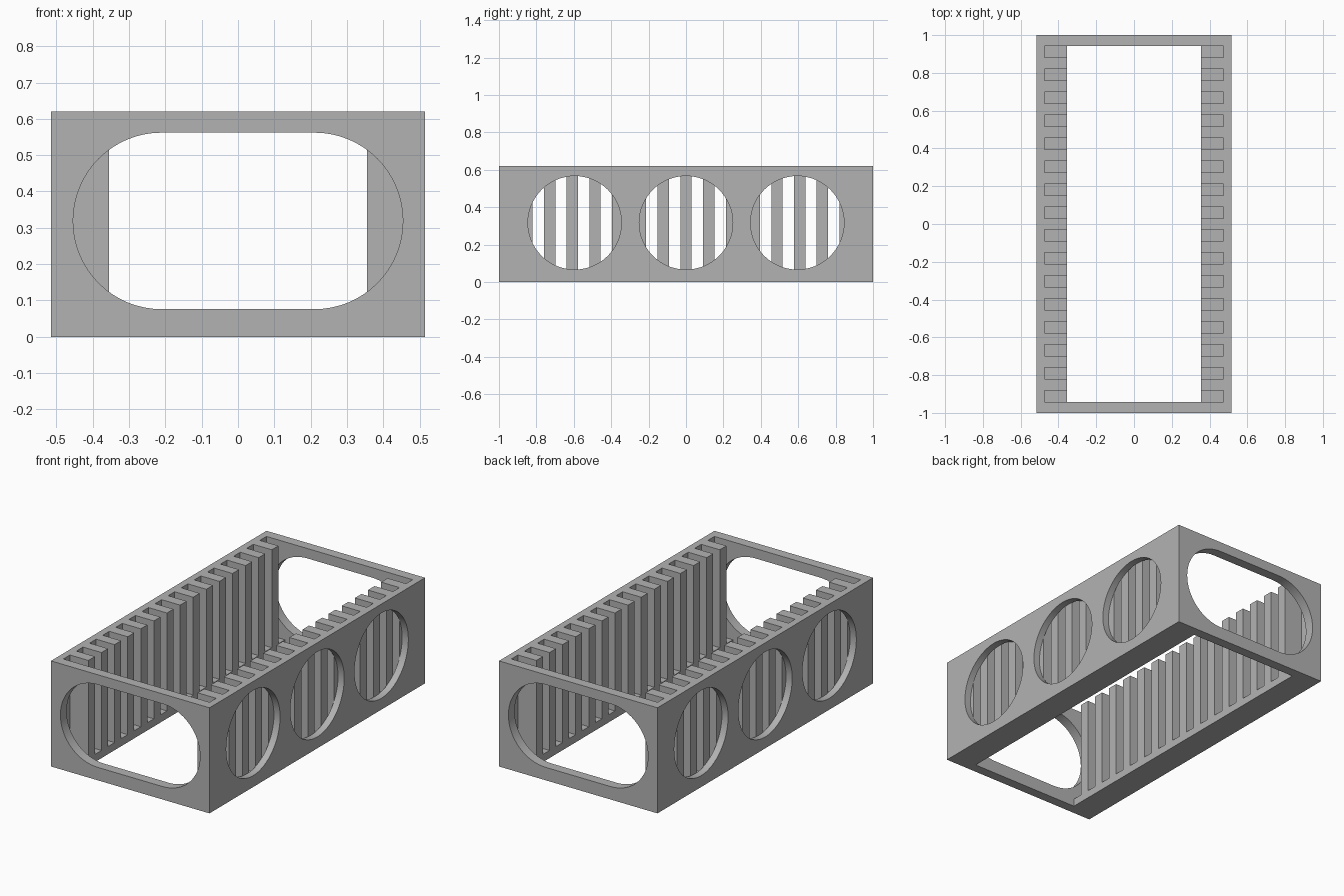
import bpy
import bmesh
import math
from mathutils import Matrix, Vector

if "Cube" in bpy.data.objects:
    bpy.data.objects.remove(bpy.data.objects["Cube"], do_unlink=True)

HALF_X, HALF_Y, HEIGHT = 0.515, 1.0, 0.62
INNER_X, INNER_Y = 0.475, 0.942      # inside faces of the walls
OPEN_X = 0.355                       # floor opening and rib tips
FLOOR = 0.045
RIBS = 15
PITCH = 2 * INNER_Y / (RIBS + 0.5)
RIB = PITCH / 2

grey = bpy.data.materials.new("plain grey")
grey.use_nodes = True
grey.diffuse_color = (0.45, 0.45, 0.45, 1)
grey.node_tree.nodes["Principled BSDF"].inputs["Base Color"].default_value = (0.45, 0.45, 0.45, 1)


def add_box(bm, low, high):
    low, high = Vector(low), Vector(high)
    size = high - low
    matrix = Matrix.Translation((low + high) / 2) @ Matrix.Diagonal((*size, 1))
    bmesh.ops.create_cube(bm, size=1, matrix=matrix)


def make(name, bm):
    bmesh.ops.recalc_face_normals(bm, faces=bm.faces)
    mesh = bpy.data.meshes.new(name)
    bm.to_mesh(mesh)
    bm.free()
    mesh.materials.append(grey)
    obj = bpy.data.objects.new(name, mesh)
    bpy.context.collection.objects.link(obj)
    return obj


def box(name, low, high):
    bm = bmesh.new()
    add_box(bm, low, high)
    return make(name, bm)


def prism(name, points, offset):
    """Closed outline extruded right through the body."""
    bm = bmesh.new()
    face = bm.faces.new([bm.verts.new(p) for p in points])
    out = bmesh.ops.extrude_face_region(bm, geom=[face])
    verts = [g for g in out["geom"] if isinstance(g, bmesh.types.BMVert)]
    bmesh.ops.translate(bm, verts=verts, vec=offset)
    return make(name, bm)


def combine(target, tool, operation):
    tool.hide_render = True
    mod = target.modifiers.new(operation.title(), "BOOLEAN")
    mod.operation, mod.solver, mod.object = operation, "EXACT", tool
    bpy.context.view_layer.objects.active = target
    bpy.ops.object.modifier_apply(modifier=mod.name)
    bpy.data.objects.remove(tool, do_unlink=True)


# Outer body, hollowed down to a floor ledge with a long opening
body = box("slotted_rack", (-HALF_X, -HALF_Y, 0), (HALF_X, HALF_Y, HEIGHT))
combine(body, box("cavity", (-INNER_X, -INNER_Y, FLOOR), (INNER_X, INNER_Y, 1)), "DIFFERENCE")
combine(body, box("floor_opening", (-OPEN_X, -INNER_Y, -0.2), (OPEN_X, INNER_Y, 0.2)), "DIFFERENCE")

# Round windows through both side walls
for y in (-0.595, 0, 0.595):
    ring = [(-1, y + 0.25 * math.cos(a), 0.317 + 0.25 * math.sin(a))
            for a in (math.tau * i / 64 for i in range(64))]
    combine(body, prism("round_window", ring, (2, 0, 0)), "DIFFERENCE")

# Wide round-ended window through the front and back walls
outline = []
for side in (1, -1):
    for i in range(33):
        a = math.pi * (i / 32 - 0.5)
        outline.append((side * (0.211 + 0.243 * math.cos(a)), -2,
                        0.319 + side * 0.243 * math.sin(a)))
combine(body, prism("end_window", outline, (0, 4, 0)), "DIFFERENCE")

# Rows of upright ribs along both side walls
bm = bmesh.new()
for i in range(RIBS):
    y = (i - (RIBS - 1) / 2) * PITCH
    for side in (-1, 1):
        x = sorted((side * OPEN_X, side * INNER_X))
        add_box(bm, (x[0], y - RIB / 2, FLOOR), (x[1], y + RIB / 2, HEIGHT))
combine(body, make("ribs", bm), "UNION")

# Smooth window rims, sharp corners
bpy.ops.object.select_all(action="DESELECT")
body.select_set(True)
bpy.context.view_layer.objects.active = body
bpy.ops.object.shade_smooth_by_angle(angle=math.radians(30))
